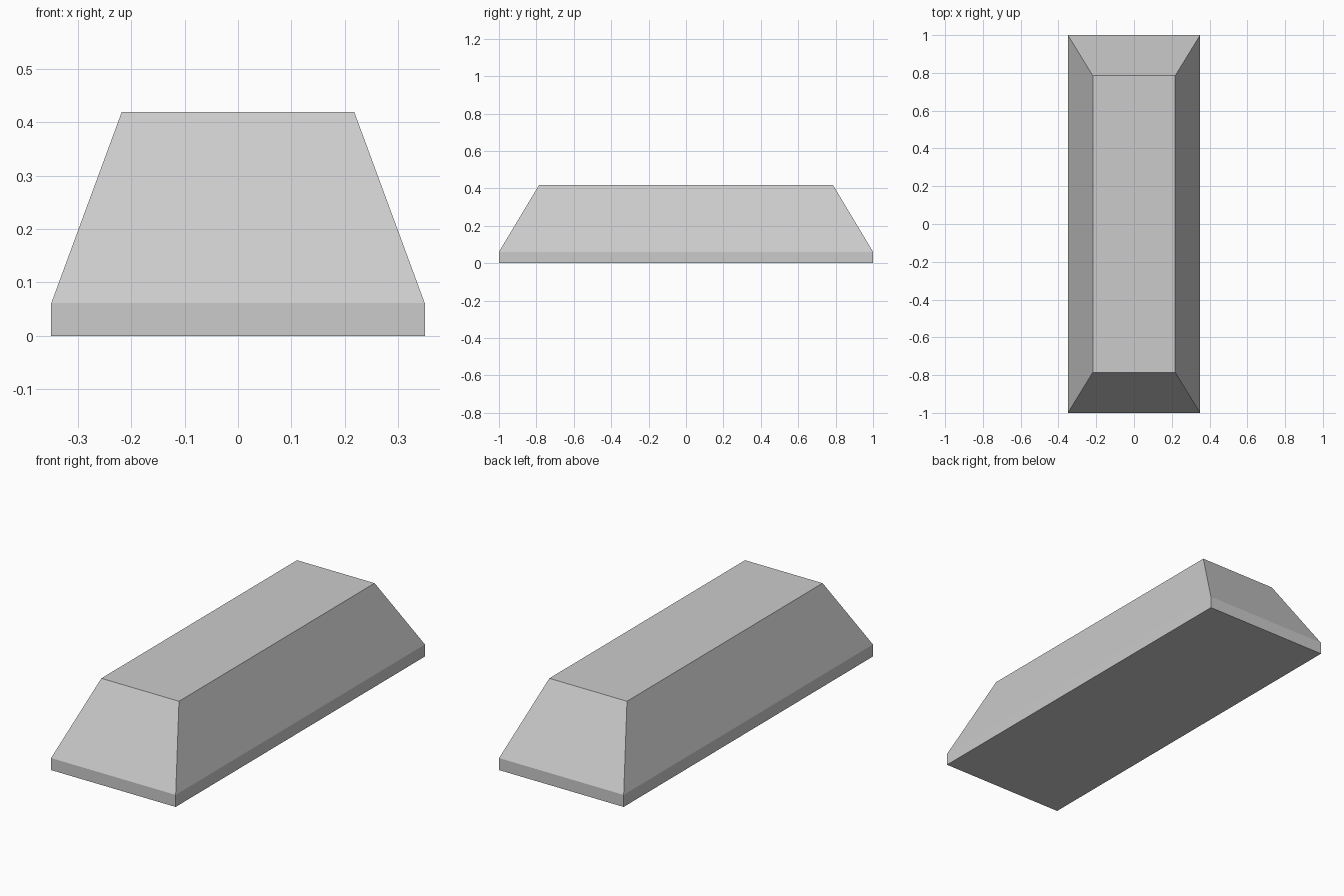
import bpy
import bmesh

if "Cube" in bpy.data.objects:
    bpy.data.objects.remove(bpy.data.objects["Cube"])

# Rectangular sections from bottom to top: half width, half length, height
SECTIONS = [(0.35, 1.0, 0.0), (0.35, 1.0, 0.061), (0.218, 0.785, 0.419)]


def loft_block(name, sections):
    """Join stacked rectangles into one closed, flat-faced block."""
    bm = bmesh.new()
    rings = [[bm.verts.new((sx * w, sy * l, z))
              for sx, sy in ((-1, -1), (1, -1), (1, 1), (-1, 1))]
             for w, l, z in sections]
    for low, high in zip(rings, rings[1:]):
        for i in range(4):
            j = (i + 1) % 4
            bm.faces.new((low[i], low[j], high[j], high[i]))
    bm.faces.new(rings[0][::-1])
    bm.faces.new(rings[-1])
    mesh = bpy.data.meshes.new(name)
    bm.to_mesh(mesh)
    bm.free()
    obj = bpy.data.objects.new(name, mesh)
    bpy.context.collection.objects.link(obj)
    return obj


# Straight plinth with the tapered body rising from it
loft_block("tapered_block", SECTIONS)
